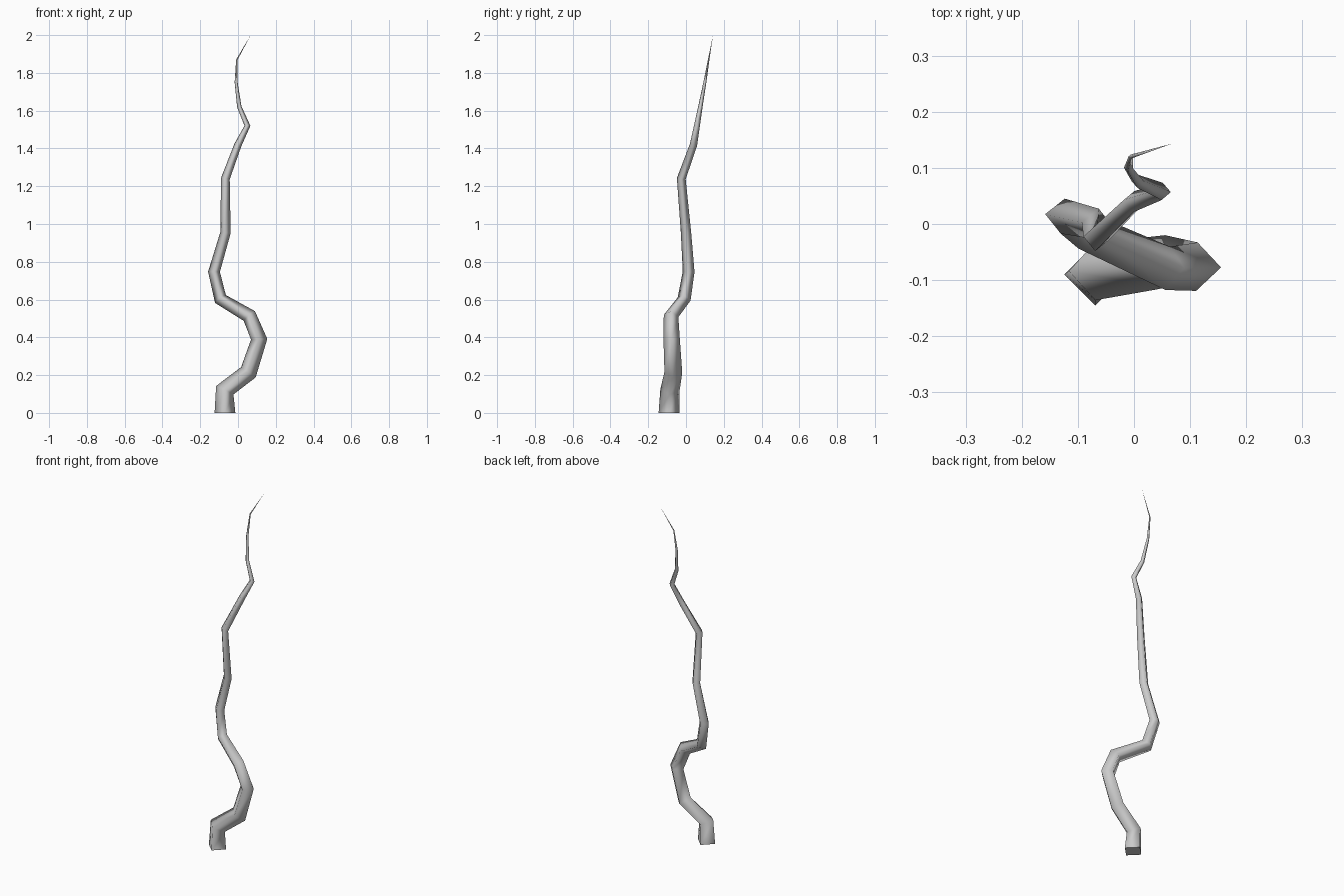
import bpy, bmesh
from mathutils import Vector

if "Cube" in bpy.data.objects:
    bpy.data.objects.remove(bpy.data.objects["Cube"])

# Centre line of the crooked stem, base to tip
path = [Vector(p) for p in (
    (-0.069, -0.09, 0), (-0.07, -0.085, 0.12), (0.055, -0.067, 0.215),
    (0.112, -0.076, 0.39), (0.06, -0.079, 0.513), (-0.093, -0.01, 0.603),
    (-0.127, 0.014, 0.747), (-0.066, 0.0, 0.955), (-0.067, -0.025, 1.24),
    (0.0, 0.04, 1.42), (0.05, 0.058, 1.52), (0.007, 0.076, 1.62),
    (-0.01, 0.1, 1.75), (-0.006, 0.12, 1.87), (0.067, 0.143, 2.0))]
last = len(path) - 1
base_radius = 0.055

bm = bmesh.new()
rings = []
tangent, side = Vector((0, 0, 1)), Vector((1, 0, 0))
for i, p in enumerate(path[:-1]):
    # Carry the four-sided section along the bends without twisting
    if i:
        new = ((p - path[i - 1]).normalized() + (path[i + 1] - p).normalized()).normalized()
        side = tangent.rotation_difference(new) @ side
        tangent = new
    other = tangent.cross(side)
    r = base_radius * (1 - i / last)
    rings.append([bm.verts.new(p + d * r) for d in (side, other, -side, -other)])

# Walls, base cap and pointed tip
for a, b in zip(rings, rings[1:]):
    for k in range(4):
        n = (k + 1) % 4
        bm.faces.new((a[k], a[n], b[n], b[k]))
tip = bm.verts.new(path[-1])
for k in range(4):
    bm.faces.new((rings[-1][k], rings[-1][(k + 1) % 4], tip))
for f in bm.faces:
    f.smooth = True
cap = bm.faces.new(rings[0][::-1])
for e in cap.edges:
    e.smooth = False

mesh = bpy.data.meshes.new("crooked_stem")
bm.to_mesh(mesh)
bm.free()
bpy.context.collection.objects.link(bpy.data.objects.new("crooked_stem", mesh))
